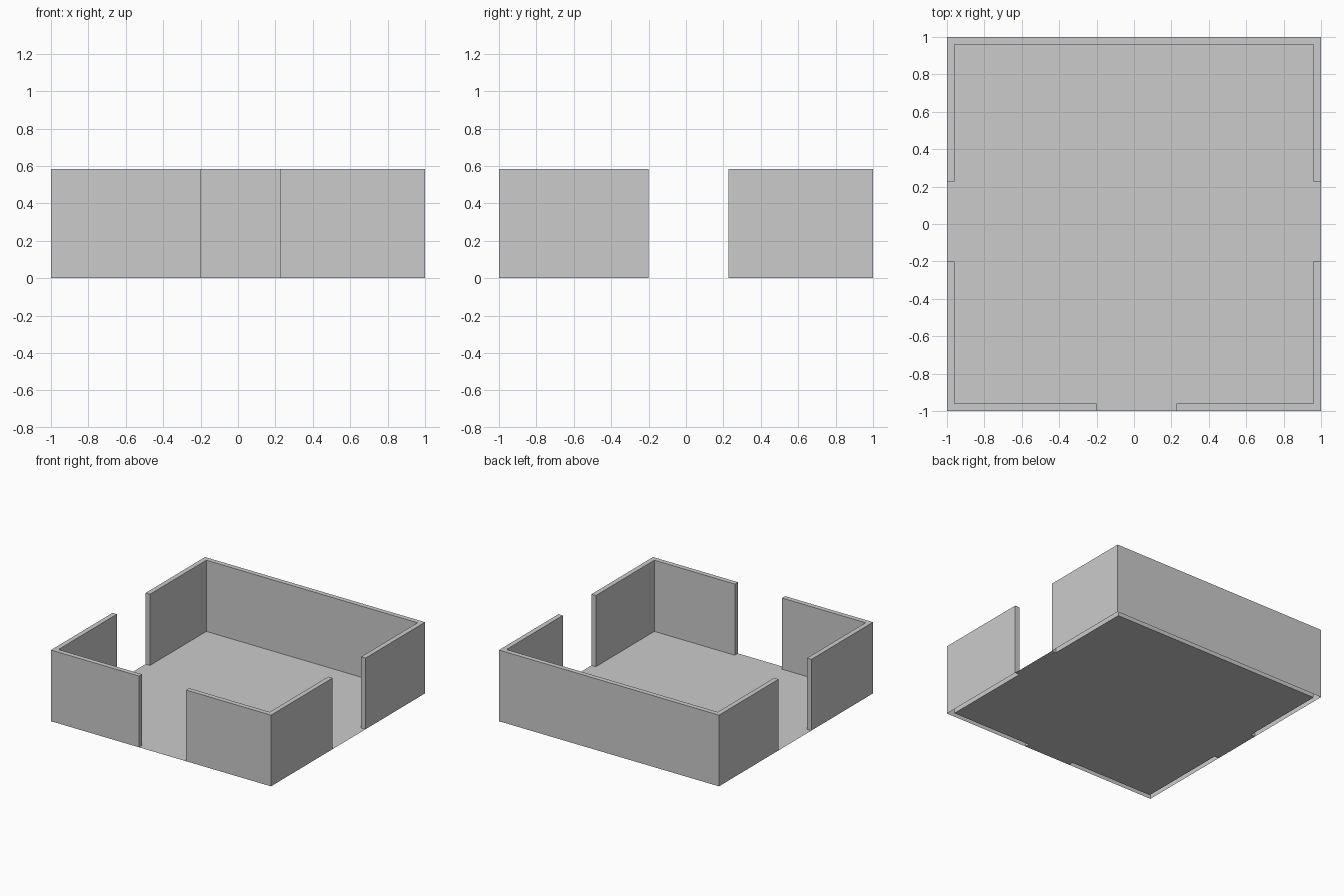
import bpy
import bmesh

if "Cube" in bpy.data.objects:
    bpy.data.objects.remove(bpy.data.objects["Cube"])

HEIGHT = 0.585          # wall height
O, I = 1.0, 0.96        # outer and inner wall faces
D0, D1 = -0.20, 0.228   # doorway edges


def make_sheet(name, outline, height=0.0):
    """Flat outline (counter-clockwise), optionally raised into an open-bottomed shell."""
    bm = bmesh.new()
    face = bm.faces.new([bm.verts.new((x, y, height)) for x, y in outline])
    if height:
        n = len(outline)
        top = list(face.verts)
        base = [bm.verts.new((x, y, 0)) for x, y in outline]
        for i in range(n):
            j = (i + 1) % n
            bm.faces.new((base[i], base[j], top[j], top[i]))
    mesh = bpy.data.meshes.new(name)
    bm.to_mesh(mesh)
    bm.free()
    obj = bpy.data.objects.new(name, mesh)
    bpy.context.collection.objects.link(obj)
    return obj


# Floor fills the room and runs out through the three doorways
make_sheet("floor", [
    (-I, -I), (D0, -I), (D0, -O), (D1, -O), (D1, -I), (I, -I),
    (I, D0), (O, D0), (O, D1), (I, D1), (I, I),
    (-I, I), (-I, D1), (-O, D1), (-O, D0), (-I, D0)])

# Back wall with its two side returns
make_sheet("back_wall", [
    (O, D1), (O, O), (-O, O), (-O, D1),
    (-I, D1), (-I, I), (I, I), (I, D1)], HEIGHT)

# Front corner walls
make_sheet("front_left_wall", [
    (-O, D0), (-O, -O), (D0, -O), (D0, -I), (-I, -I), (-I, D0)], HEIGHT)
make_sheet("front_right_wall", [
    (D1, -O), (O, -O), (O, D0), (I, D0), (I, -I), (D1, -I)], HEIGHT)
